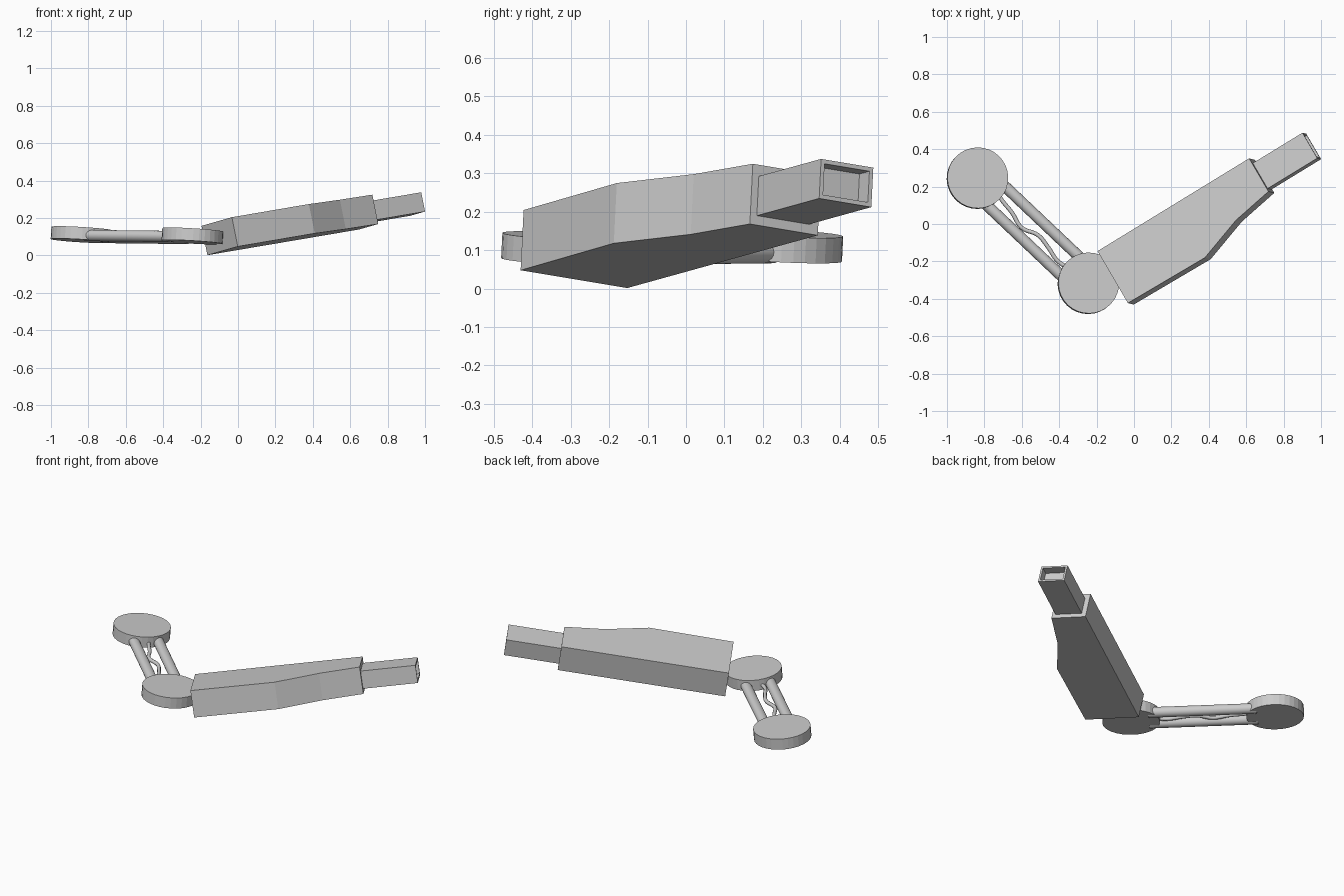
import bpy, bmesh
from mathutils import Vector, Matrix

if "Cube" in bpy.data.objects:
    bpy.data.objects.remove(bpy.data.objects["Cube"])


def frame(origin, x_dir, z_dir):
    """Orthonormal frame with exact x axis and approximate z axis."""
    x = Vector(x_dir).normalized()
    z = Vector(z_dir)
    z = (z - x * z.dot(x)).normalized()
    m = Matrix((x, z.cross(x), z)).transposed().to_4x4()
    m.translation = Vector(origin)
    return m


def add_object(name, bm, matrix):
    bmesh.ops.recalc_face_normals(bm, faces=bm.faces)
    mesh = bpy.data.meshes.new(name)
    bm.to_mesh(mesh)
    bm.free()
    ob = bpy.data.objects.new(name, mesh)
    ob.matrix_world = matrix
    bpy.context.collection.objects.link(ob)
    return ob


def prism(outline, z0, z1):
    bm = bmesh.new()
    face = bm.faces.new([bm.verts.new((x, y, z0)) for x, y in outline])
    top = bmesh.ops.extrude_face_region(bm, geom=[face])["geom"]
    bmesh.ops.translate(bm, vec=(0, 0, z1 - z0),
                        verts=[v for v in top if isinstance(v, bmesh.types.BMVert)])
    bmesh.ops.recalc_face_normals(bm, faces=bm.faces)
    return bm


def cylinder(name, matrix, radius, depth, sides):
    bm = bmesh.new()
    bmesh.ops.create_cone(bm, cap_ends=True, segments=sides,
                          radius1=radius, radius2=radius, depth=depth)
    return add_object(name, bm, matrix)


# Upper arm frame: x runs from shoulder to elbow
shoulder = Vector((-0.837, 0.245, 0.111))
elbow = Vector((-0.244, -0.317, 0.104))
span = (elbow - shoulder).length
upper = frame(shoulder, elbow - shoulder, (0.055, 0.055, 1))

# Joint discs
for name, x in (("shoulder_disc", 0), ("elbow_disc", span)):
    cylinder(name, upper @ Matrix.Translation((x, 0, 0)), 0.163, 0.066, 32)

# Two parallel rods
for name, y in (("upper_arm_rod_outer", -0.07), ("upper_arm_rod_inner", 0.07)):
    rod = cylinder(name, upper @ Matrix.Translation((span / 2, y, -0.009))
                   @ Matrix.Rotation(1.5707963, 4, 'Y'), 0.03, span - 0.2, 24)
    bpy.ops.object.select_all(action='DESELECT')
    rod.select_set(True)
    bpy.context.view_layer.objects.active = rod
    bpy.ops.object.shade_smooth_by_angle()

# Wavy cable between the rods
path = [(-0.74, 0.19), (-0.715, 0.14), (-0.652, 0.06), (-0.6, -0.02), (-0.513, -0.06),
        (-0.46, -0.123), (-0.406, -0.2), (-0.34, -0.24)]
curve = bpy.data.curves.new("arm_cable", 'CURVE')
curve.dimensions = '3D'
curve.bevel_depth = 0.011
curve.bevel_resolution = 2
curve.resolution_u = 6
curve.use_fill_caps = True
spline = curve.splines.new('BEZIER')
spline.bezier_points.add(len(path) - 1)
for p, (x, y) in zip(spline.bezier_points, path):
    p.co = (x, y, 0.1)
    p.handle_left_type = p.handle_right_type = 'AUTO'
bpy.context.collection.objects.link(bpy.data.objects.new("arm_cable", curve))

# Forearm frame: x runs along the forearm, starting at its top inner corner
fore = frame((-0.195, -0.145, 0.158), (0.853, 0.522, 0.1445), (-0.2, 0.05, 1))

# Forearm casing, tapered on one side
casing = [(0, 0), (0, -0.325), (0.483, -0.333), (0.73, -0.248), (0.96, -0.207), (0.96, 0)]
add_object("forearm_casing", prism(casing, -0.16, 0), fore)

# Wrist sleeve with a shallow square socket in its end
bm = prism([(0.93, -0.028), (0.93, -0.187), (1.274, -0.187), (1.274, -0.028)], -0.135, -0.03)
end = max(bm.faces, key=lambda f: f.calc_center_median().x)
bmesh.ops.inset_individual(bm, faces=[end], thickness=0.016)
inner = bmesh.ops.extrude_face_region(bm, geom=[end])["geom"]
bmesh.ops.translate(bm, vec=(-0.05, 0, 0),
                    verts=[v for v in inner if isinstance(v, bmesh.types.BMVert)])
if end.is_valid:
    bmesh.ops.delete(bm, geom=[end], context='FACES_ONLY')
add_object("wrist_sleeve", bm, fore)
